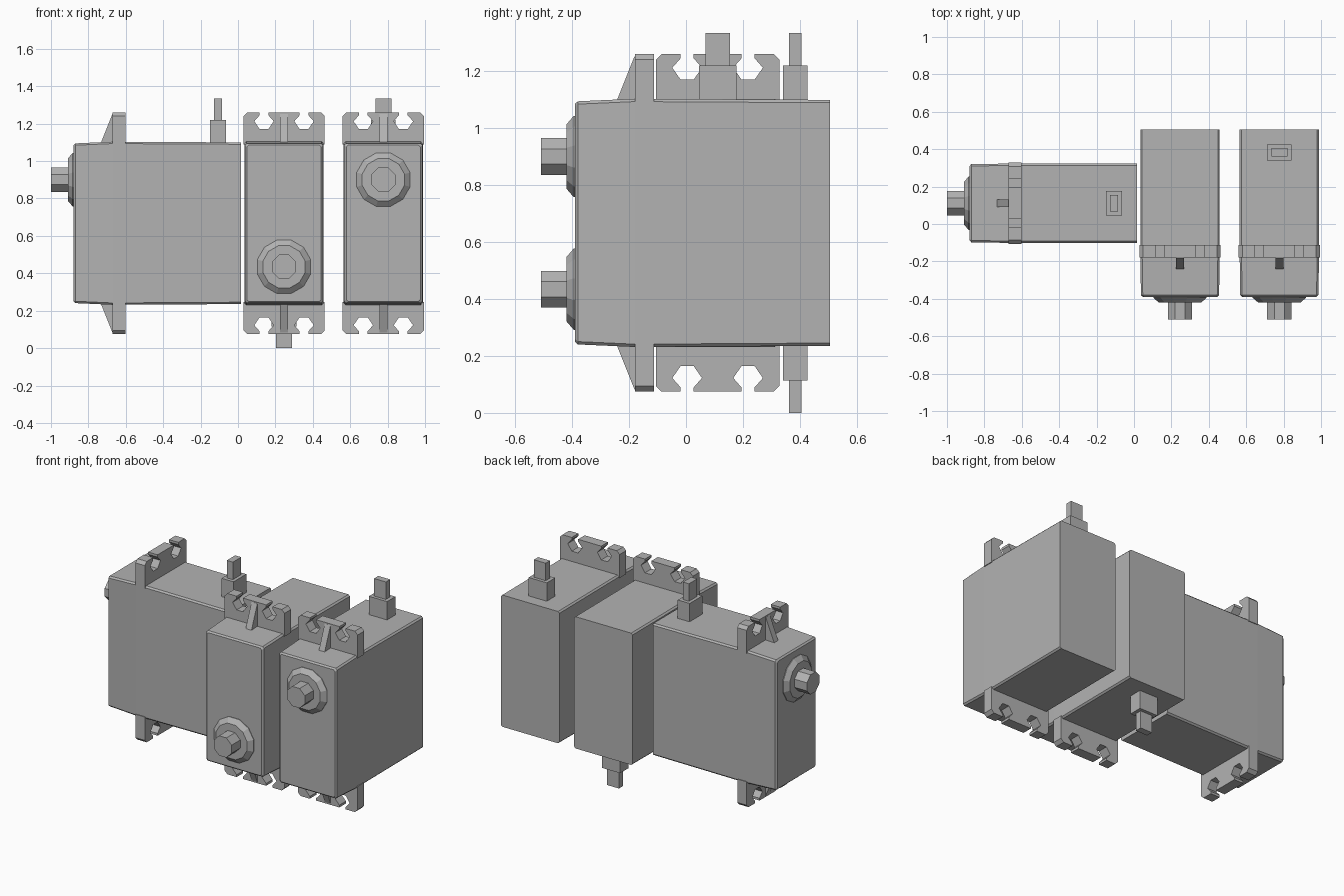
import bpy
import bmesh
from math import pi, cos, sin
from mathutils import Matrix, Vector

cube = bpy.data.objects.get("Cube")
if cube:
    bpy.data.objects.remove(cube, do_unlink=True)

GREY = (0.45, 0.45, 0.45, 1)
mat = bpy.data.materials.new("plain grey")
mat.diffuse_color = GREY
mat.use_nodes = True
bsdf = mat.node_tree.nodes["Principled BSDF"]
bsdf.inputs["Base Color"].default_value = GREY
bsdf.inputs["Roughness"].default_value = 0.8


def loft(name, rings, place):
    """Closed solid through a list of equal-length rings of points."""
    bm = bmesh.new()
    loops = [[bm.verts.new(p) for p in ring] for ring in rings]
    n = len(loops[0])
    for a, b in zip(loops, loops[1:]):
        for i in range(n):
            j = (i + 1) % n
            bm.faces.new((a[i], a[j], b[j], b[i]))
    bm.faces.new(loops[0])
    bm.faces.new(loops[-1])
    bmesh.ops.recalc_face_normals(bm, faces=bm.faces)
    mesh = bpy.data.meshes.new(name)
    bm.to_mesh(mesh)
    bm.free()
    mesh.materials.append(mat)
    obj = bpy.data.objects.new(name, mesh)
    obj.matrix_world = place
    bpy.context.collection.objects.link(obj)
    return obj


def box(name, lo, hi, place):
    (x0, y0, z0), (x1, y1, z1) = lo, hi
    rings = [[(x0, y0, z), (x1, y0, z), (x1, y1, z), (x0, y1, z)] for z in (z0, z1)]
    return loft(name, rings, place)


def case_ring(y, hx, hz, c=0.01):
    """Rectangle with clipped corners in the xz plane."""
    quarter = [(hx, hz - c), (hx - c, hz)]
    half = quarter + [(-x, z) for x, z in reversed(quarter)]
    return [(x, y, z) for x, z in half + [(-x, -z) for x, z in half]]


def round_ring(y, r, z, sides):
    turn = pi / sides
    angles = [turn + 2 * pi * i / sides for i in range(sides)]
    return [(r * cos(a), y, z + r * sin(a)) for a in angles]


def lug_profile():
    """Mounting lug with two open screw slots, mirrored about x = 0."""
    top, slot = 0.593, 0.107
    half = [(0.217, 0.42), (0.217, top - 0.02), (0.197, top)]
    right = [(0.023, top), (0.023, top - 0.015), (0.052, 0.545), (0.023, 0.503)]
    half += [(slot + dx, z) for dx, z in right]
    half += [(slot - dx, z) for dx, z in reversed(right)]
    return half + [(-x, z) for x, z in reversed(half)]


def build_servo(label, place):
    # Case, very slightly swollen around the lugs
    sections = [(-0.39, 0.198, 0.418), (-0.38, 0.209, 0.427),
                (-0.18, 0.212, 0.436), (0.505, 0.212, 0.432)]
    loft(label + "_case", [case_ring(*s) for s in sections], place)

    # Output collar and shaft
    z = 0.233
    collar = [(-0.38, 0.148), (-0.394, 0.148), (-0.42, 0.117)]
    loft(label + "_collar", [round_ring(y, r, z, 12) for y, r in collar], place)
    loft(label + "_shaft", [round_ring(y, 0.07, z, 8) for y in (-0.41, -0.51)], place)

    # Lugs and their gussets at both ends
    for end, s in (("upper", 1), ("lower", -1)):
        loft(label + "_" + end + "_lug",
             [[(x, y, s * h) for x, h in lug_profile()] for y in (-0.18, -0.112)], place)
        side = [(-0.245, 0.425), (-0.17, 0.425), (-0.17, 0.585), (-0.181, 0.585)]
        loft(label + "_" + end + "_gusset",
             [[(x, y, s * h) for y, h in side] for x in (-0.021, 0.021)], place)

    # Cable grommet and cable stub
    box(label + "_grommet", (-0.066, 0.34, 0.42), (0.066, 0.426, 0.553), place)
    box(label + "_cable", (-0.043, 0.361, 0.54), (0.043, 0.405, 0.6675), place)


MID = 0.6675
build_servo("right_servo", Matrix.Translation((-0.49, 0.111, MID)) @ Matrix.Rotation(-pi / 2, 4, "Z"))
build_servo("middle_servo", Matrix.Translation((0.246, 0, MID)) @ Matrix.Rotation(pi, 4, "Y"))
build_servo("left_servo", Matrix.Translation((0.777, 0, MID)))
